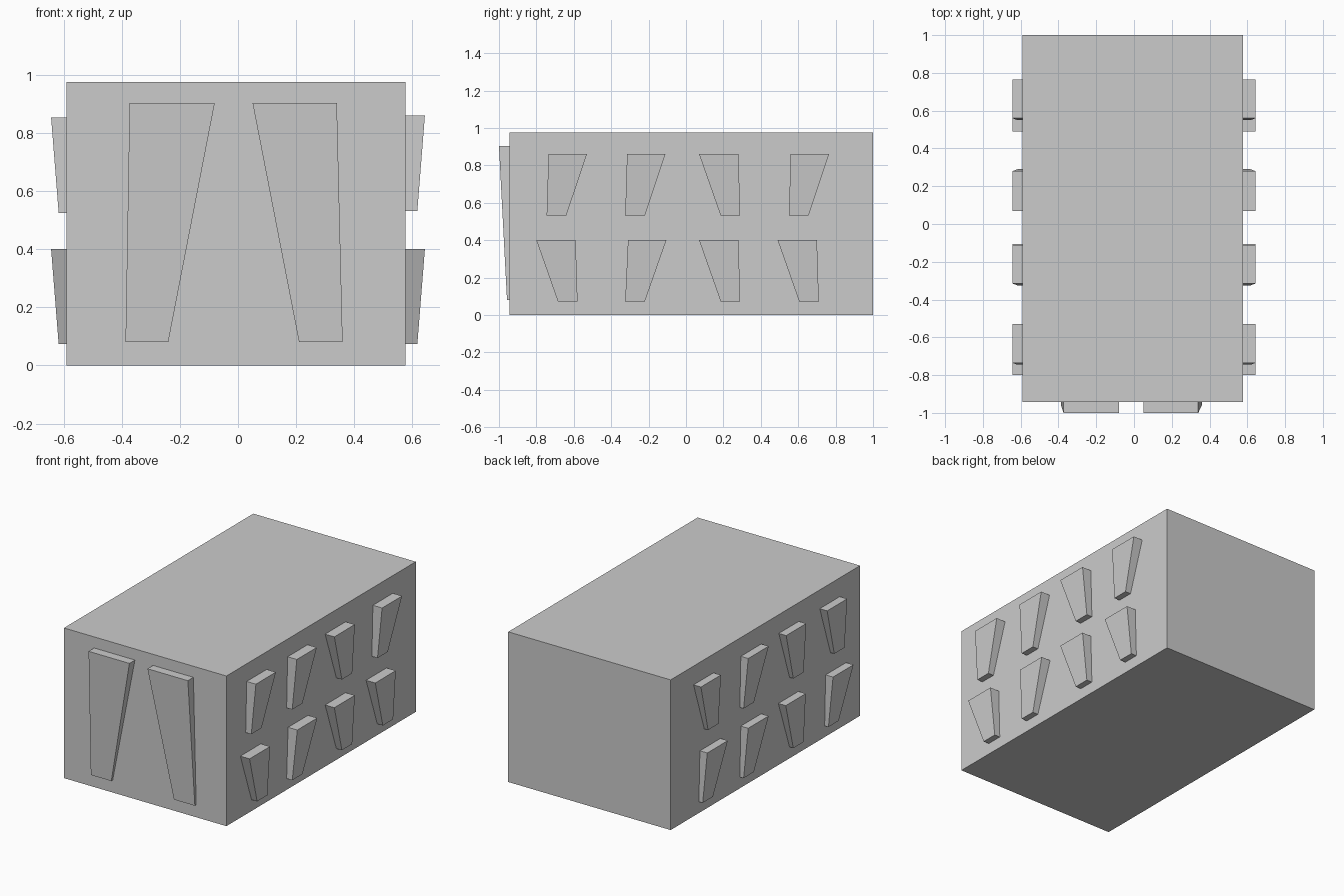
import bpy

if "Cube" in bpy.data.objects:
    bpy.data.objects.remove(bpy.data.objects["Cube"])


def make_mesh(name, verts, faces):
    mesh = bpy.data.meshes.new(name)
    mesh.from_pydata(verts, [], faces)
    obj = bpy.data.objects.new(name, mesh)
    bpy.context.collection.objects.link(obj)
    return obj


def wedge(name, place, top, bottom, z_top, z_bot, wall, out_top, out_bot, flip):
    """Tapered window panel; place(u, depth, z) maps wall coordinates to space."""
    outline = [(bottom[0], z_bot, out_bot), (bottom[1], z_bot, out_bot),
               (top[1], z_top, out_top), (top[0], z_top, out_top)]
    verts = [place(u, wall, z) for u, z, _ in outline]
    verts += [place(u, d, z) for u, z, d in outline]
    faces = [(3, 2, 1, 0), (4, 5, 6, 7)]
    faces += [(i, (i + 1) % 4, (i + 1) % 4 + 4, i + 4) for i in range(4)]
    if flip:
        faces = [f[::-1] for f in faces]
    return make_mesh(name, verts, faces)


# Main block
X0, X1, Y0, Y1, H = -0.59, 0.577, -0.943, 1.0, 0.975
bpy.ops.mesh.primitive_cube_add(size=1, location=((X0 + X1) / 2, (Y0 + Y1) / 2, H / 2))
block = bpy.context.object
block.name = "building_block"
block.scale = (X1 - X0, Y1 - Y0, H)
bpy.ops.object.transform_apply(location=True, rotation=False, scale=True)

# Side windows: (top y range, bottom y range), the same layout on both sides
upper = [((-0.735, -0.53), (-0.745, -0.64)),
         ((-0.315, -0.11), (-0.325, -0.22)),
         ((0.07, 0.28), (0.185, 0.29)),
         ((0.56, 0.765), (0.55, 0.655))]
lower = [((-0.80, -0.59), (-0.685, -0.58)),
         ((-0.31, -0.105), (-0.325, -0.22)),
         ((0.07, 0.28), (0.185, 0.29)),
         ((0.49, 0.70), (0.605, 0.71))]
for side, sign, wall, drop in (("right", 1, X1, 0.0), ("left", -1, -X0, 0.007)):
    def on_side(u, d, z, s=sign):
        return (s * d, u, z)
    for row, spans, zt, zb in (("upper", upper, 0.86 - drop, 0.532 - drop),
                               ("lower", lower, 0.40, 0.073)):
        for i, (top, bottom) in enumerate(spans):
            wedge(f"{side}_{row}_window_{i + 1}", on_side, top, bottom, zt, zb,
                  wall - 0.01, 0.643, 0.617, sign < 0)

# Tall front windows
def on_front(u, d, z):
    return (u, -d, z)

for name, top, bottom in (("front_left_window", (-0.373, -0.08), (-0.387, -0.24)),
                          ("front_right_window", (0.05, 0.34), (0.21, 0.36))):
    wedge(name, on_front, top, bottom, 0.903, 0.08, -Y0 - 0.01, 1.0, 0.957, False)
